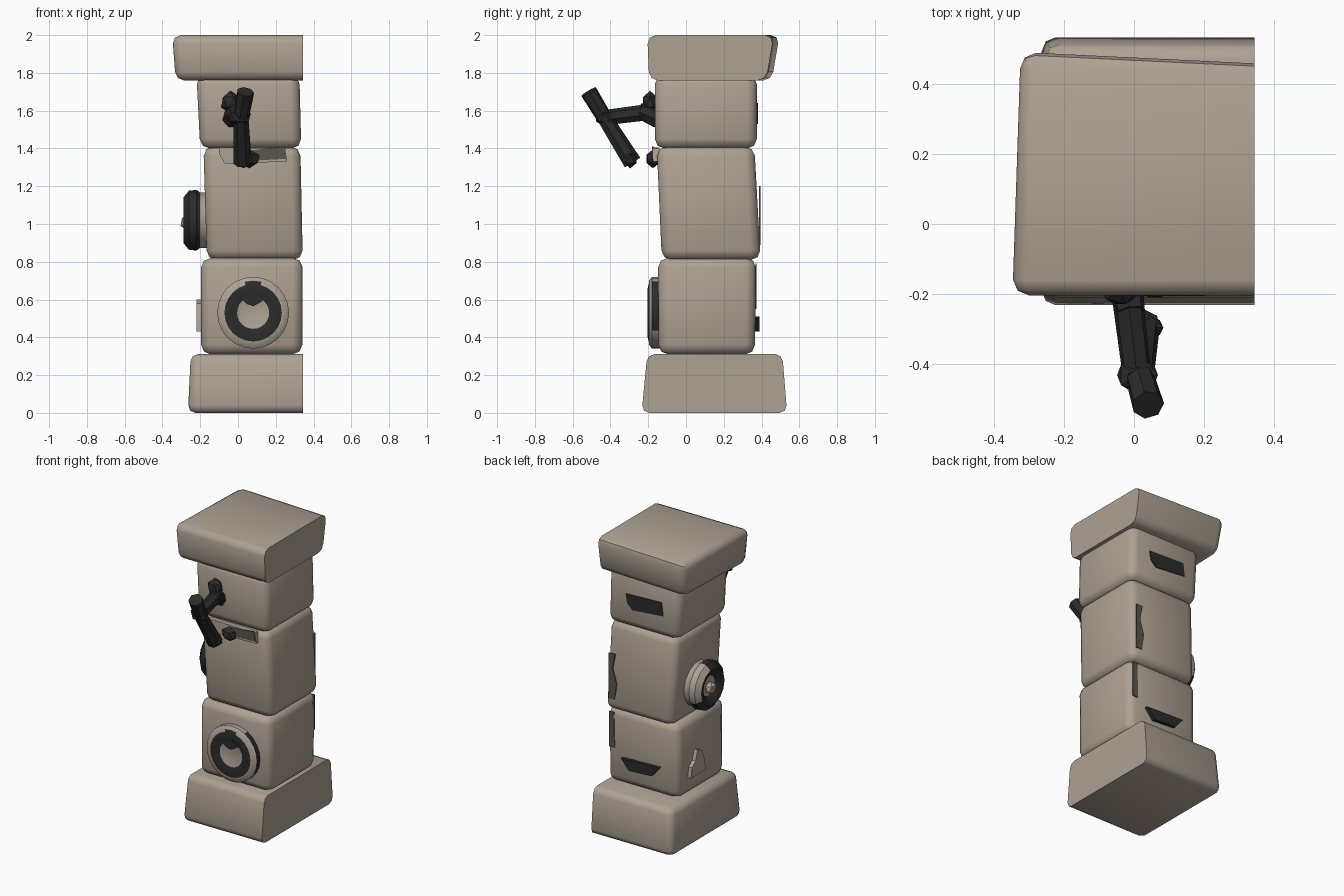
import bpy
import bmesh
import math
from mathutils import Vector

cube = bpy.data.objects.get("Cube")
if cube:
    bpy.data.objects.remove(cube, do_unlink=True)


def material(name, rgb):
    m = bpy.data.materials.new(name)
    m.use_nodes = True
    m.diffuse_color = (*rgb, 1)
    m.node_tree.nodes["Principled BSDF"].inputs["Base Color"].default_value = (*rgb, 1)
    return m


STONE = material("beige stone", (0.42, 0.36, 0.295))
IRON = material("dark iron", (0.024, 0.024, 0.024))
STAIN = material("dark stain", (0.10, 0.09, 0.077))


def finish(name, bm, mats, angle=None):
    bmesh.ops.recalc_face_normals(bm, faces=bm.faces)
    mesh = bpy.data.meshes.new(name)
    bm.to_mesh(mesh)
    bm.free()
    for m in mats:
        mesh.materials.append(m)
    ob = bpy.data.objects.new(name, mesh)
    bpy.context.scene.collection.objects.link(ob)
    if angle:
        bpy.ops.object.select_all(action='DESELECT')
        ob.select_set(True)
        bpy.context.view_layer.objects.active = ob
        bpy.ops.object.shade_smooth_by_angle(angle=math.radians(angle))
    return ob


def block(name, low, high, bevel, cut_end=False):
    """Tapered stone; low and high are (x0, x1, y0, y1, z)."""
    bm = bmesh.new()
    rings = []
    for x0, x1, y0, y1, z in (low, high):
        rings.append([bm.verts.new(p) for p in ((x0, y0, z), (x1, y0, z), (x1, y1, z), (x0, y1, z))])
    a, b = rings
    bm.faces.new(a[::-1])
    bm.faces.new(b)
    for i in range(4):
        j = (i + 1) % 4
        bm.faces.new((a[i], a[j], b[j], b[i]))
    edges = [e for e in bm.edges if not (cut_end and all(v.co.x > 0.2 for v in e.verts))]
    bmesh.ops.bevel(bm, geom=edges, offset=bevel, segments=2, profile=0.5, affect='EDGES')
    return finish(name, bm, [STONE], 50)


def rod(name, a, b, r1, r2, sides=7):
    a, b = Vector(a), Vector(b)
    bm = bmesh.new()
    bmesh.ops.create_cone(bm, cap_ends=True, segments=sides, radius1=r1, radius2=r2, depth=(b - a).length)
    rot = (b - a).to_track_quat('Z', 'Y')
    for v in bm.verts:
        v.co = rot @ v.co + (a + b) / 2
    return finish(name, bm, [IRON], 35)


def knob(name, centre, size, mat=IRON):
    bm = bmesh.new()
    bmesh.ops.create_icosphere(bm, subdivisions=1, radius=1)
    for v in bm.verts:
        v.co = Vector(c + s * k for c, s, k in zip(centre, size, v.co))
    return finish(name, bm, [mat], 25)


def lathe(name, profile, centre, out, side, sides=20):
    """Spin (radius, height) steps around the outward axis; each step has a colour rule."""
    out, side, c = Vector(out), Vector(side), Vector(centre)
    up = Vector((0, 0, 1))
    bm = bmesh.new()
    rings = []
    for r, h, _ in profile:
        ring = []
        for i in range(sides):
            t = math.tau * i / sides
            ring.append(bm.verts.new(c + out * h + (side * math.cos(t) + up * math.sin(t)) * r))
        rings.append(ring)
    for k in range(len(rings) - 1):
        for i in range(sides):
            j = (i + 1) % sides
            f = bm.faces.new((rings[k][i], rings[k][j], rings[k + 1][j], rings[k + 1][i]))
            f.material_index = int(profile[k][2](f.calc_center_median() - c))
    f = bm.faces.new(rings[-1])
    f.material_index = int(profile[-1][2](Vector()))
    return finish(name, bm, [STONE, IRON], 40)


def plate(name, points, axis, at, thick, mat):
    """Thin outline plate; axis 0 lies on a side (y, z), axis 1 on front or back (x, z)."""
    bm = bmesh.new()
    place = (lambda u, v: (at, u, v)) if axis == 0 else (lambda u, v: (u, at, v))
    f = bm.faces.new([bm.verts.new(place(*p)) for p in points])
    new = bmesh.ops.extrude_face_region(bm, geom=[f])["geom"]
    move = Vector((thick, 0, 0) if axis == 0 else (0, thick, 0))
    for v in new:
        if isinstance(v, bmesh.types.BMVert):
            v.co += move
    return finish(name, bm, [mat])


# Stacked stones
block("base_slab", (-0.265, 0.343, -0.235, 0.535, 0.0), (-0.25, 0.343, -0.205, 0.51, 0.312), 0.04, True)
block("lower_stone", (-0.195, 0.34, -0.145, 0.365, 0.31), (-0.195, 0.342, -0.148, 0.37, 0.82), 0.05)
block("middle_stone", (-0.165, 0.343, -0.128, 0.395, 0.81), (-0.183, 0.33, -0.155, 0.362, 1.41), 0.05)
block("upper_stone", (-0.2, 0.335, -0.165, 0.375, 1.4), (-0.22, 0.325, -0.165, 0.375, 1.79), 0.05)
cap = block("cap_slab", (-0.33, 0.343, -0.195, 0.455, 1.76), (-0.348, 0.343, -0.205, 0.495, 2.0), 0.045, True)
for v in cap.data.vertices:
    # Skew the cap slightly in plan
    if v.co.y > 0.3:
        v.co.y -= 0.03 * max(0, v.co.x + 0.3) / 0.64
        if v.co.x < 0:
            v.co.x += 0.02

# Round dial on the front
stone = lambda d: False
iron = lambda d: True
lathe("front_dial", [
    (0.19, -0.01, lambda d: d.x > 0.08 and d.z > -0.08),
    (0.19, 0.035, stone),
    (0.17, 0.05, lambda d: abs(d.x) < 0.04 and d.z > 0),
    (0.152, 0.052, iron),
    (0.12, 0.06, iron),
    (0.085, 0.045, stone),
], (0.08, -0.145, 0.53), (0, -1, 0), (1, 0, 0), 24)
plate("dial_notch", [(0.02, 0.6), (0.05, 0.575), (0.08, 0.565), (0.11, 0.58), (0.14, 0.6), (0.08, 0.64)],
      1, -0.19, -0.008, IRON)

# Valve wheel on the right side
pale = lambda d: d.y < 0.03 or d.z < -0.06
lathe("side_wheel", [
    (0.15, -0.02, stone),
    (0.15, 0.03, pale),
    (0.165, 0.05, pale),
    (0.16, 0.09, pale),
    (0.125, 0.118, iron),
    (0.085, 0.105, iron),
    (0.07, 0.085, stone),
], (-0.17, 0.12, 1.02), (-1, 0, 0), (0, 1, 0), 14)
knob("wheel_hub", (-0.268, 0.12, 1.01), (0.04, 0.045, 0.045), STONE)

# Small raised stone patch low on the right side
plate("side_patch", [(0.1, 0.43), (0.26, 0.43), (0.25, 0.5), (0.21, 0.53), (0.19, 0.6), (0.14, 0.58), (0.11, 0.5)],
      0, -0.19, -0.03, STONE)

# Lever on the front
knob("lever_mount", (-0.04, -0.19, 1.645), (0.055, 0.045, 0.06))
rod("lever_arm_inner", (-0.03, -0.15, 1.56), (-0.01, -0.25, 1.6), 0.055, 0.042)
rod("lever_arm_outer", (-0.02, -0.2, 1.59), (0.01, -0.44, 1.56), 0.045, 0.042)
knob("lever_joint", (0.01, -0.43, 1.565), (0.065, 0.055, 0.05))
rod("lever_upper", (0.04, -0.515, 1.7), (0.015, -0.43, 1.56), 0.046, 0.042)
rod("lever_lower", (0.015, -0.45, 1.59), (0.025, -0.285, 1.325), 0.04, 0.05)
knob("lever_tip", (0.03, -0.295, 1.345), (0.06, 0.04, 0.05))

# Slot under the lever
plate("slot_plate", [(-0.1, 1.37), (-0.07, 1.32), (0.26, 1.33), (0.25, 1.4), (-0.1, 1.405)], 1, -0.14, -0.035, STONE)
plate("slot_inset", [(0.07, 1.335), (0.255, 1.345), (0.245, 1.41), (0.07, 1.39)], 1, -0.172, -0.008, STAIN)
knob("slot_peg", (0.06, -0.175, 1.345), (0.06, 0.04, 0.05))

# Openings on the back
plate("back_upper_vent", [(0.19, 1.63), (-0.08, 1.64), (-0.09, 1.55), (0.14, 1.53), (0.18, 1.57)],
      1, 0.372, 0.009, IRON)
plate("back_lower_vent", [(0.22, 0.5), (-0.07, 0.51), (-0.01, 0.44), (0.16, 0.43)], 1, 0.366, 0.024, IRON)

# Worn strips along the back left corner
plate("middle_stain", [(0.26, 1.2), (0.31, 1.2), (0.31, 0.89), (0.265, 0.89), (0.25, 1.0), (0.28, 1.1)],
      1, 0.387, 0.007, STAIN)
plate("lower_stain", [(0.285, 0.79), (0.32, 0.79), (0.32, 0.55), (0.28, 0.55)], 1, 0.367, 0.006, STAIN)
